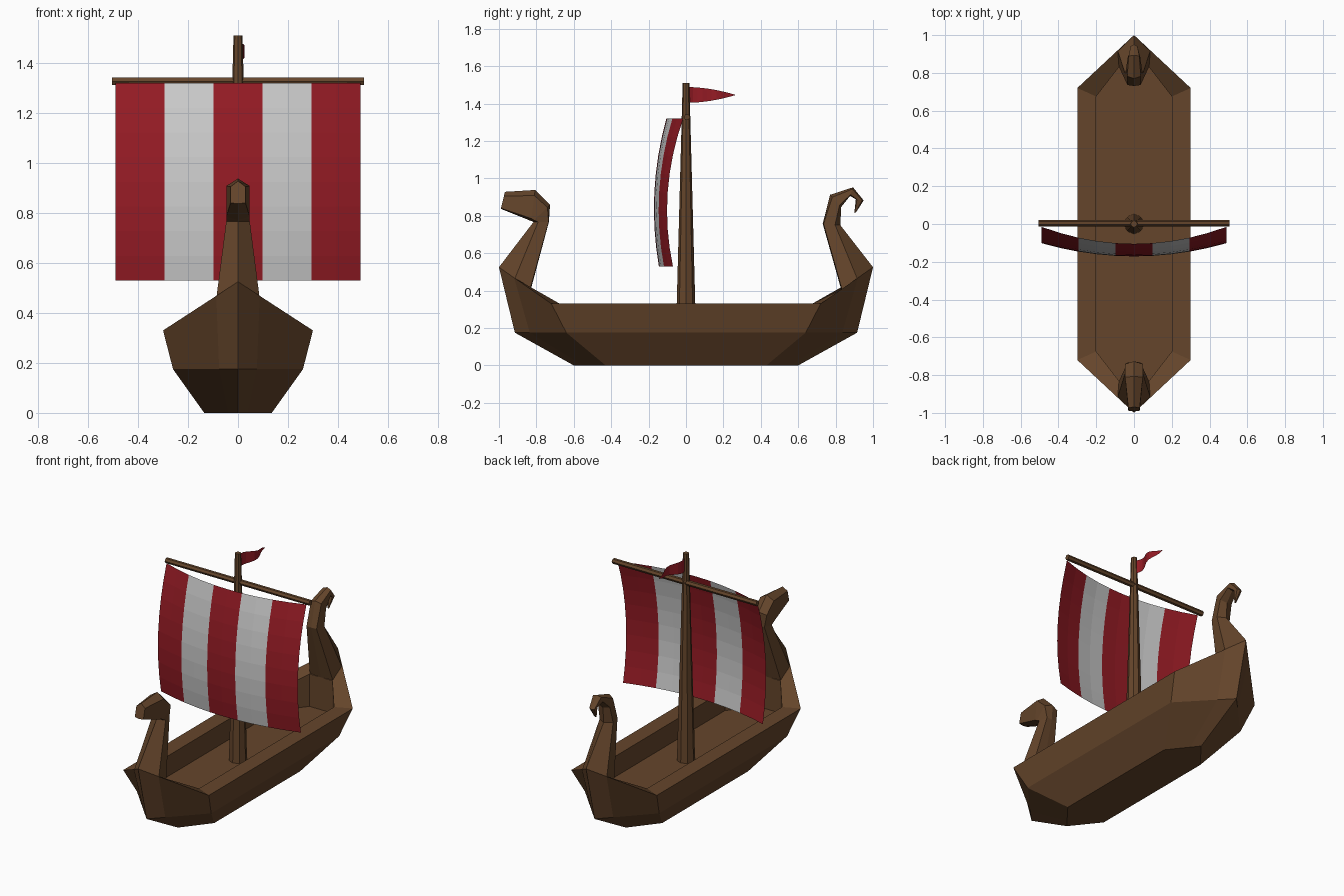
import bpy, bmesh, math

if "Cube" in bpy.data.objects:
    bpy.data.objects.remove(bpy.data.objects["Cube"])

def material(name, rgb):
    m = bpy.data.materials.new(name)
    m.diffuse_color = (*rgb, 1)
    m.use_nodes = True
    m.node_tree.nodes["Principled BSDF"].inputs["Base Color"].default_value = m.diffuse_color
    return m

WOOD = material("wood", (0.13, 0.06, 0.024))
RED = material("red_cloth", (0.30, 0.011, 0.018))
WHITE = material("white_cloth", (0.8, 0.8, 0.8))

def finish(name, bm, mats, closed=True):
    if closed:
        bmesh.ops.recalc_face_normals(bm, faces=bm.faces)
    me = bpy.data.meshes.new(name)
    bm.to_mesh(me)
    bm.free()
    for m in mats:
        me.materials.append(m)
    ob = bpy.data.objects.new(name, me)
    bpy.context.collection.objects.link(ob)
    return ob

def loft(name, rings):
    """Closed rings of points joined in order, with both ends capped."""
    bm = bmesh.new()
    loops = [[bm.verts.new(p) for p in r] for r in rings]
    n = len(loops[0])
    for a, b in zip(loops, loops[1:]):
        for i in range(n):
            j = (i + 1) % n
            bm.faces.new((a[i], a[j], b[j], b[i]))
    bm.faces.new(loops[0])
    bm.faces.new(loops[-1])
    return finish(name, bm, [WOOD])

# Hull: each layer is a quarter outline (corner, stem side, stem), mirrored twice
def layer(corner, tip, side=None):
    if side is None:
        side = [c + 0.71 * (t - c) for c, t in zip(corner, tip)]
    q = [corner, side, tip]
    half = q + [(-x, y, z) for x, y, z in (side, corner)]
    return half + [(-x, -y, z) for x, y, z in half]

loft("hull", [
    layer((0.135, 0.43, 0), (0, 0.60, 0)),
    layer((0.26, 0.64, 0.175), (0, 0.915, 0.175)),
    layer((0.30, 0.72, 0.33), (0, 1.0, 0.525)),
    layer((0.20, 0.675, 0.33), (0, 0.83, 0.405), (0.08, 0.83, 0.405)),
    layer((0.20, 0.675, 0.20), (0, 0.83, 0.20), (0.08, 0.83, 0.20)),
])

# Carved posts: station = outer y,z, inner y,z, two side fractions, two half widths
def post(name, sign, stations):
    rings = []
    for oy, oz, iy, iz, f, g, w1, w2 in stations:
        at = lambda t, x: (x, sign * (oy + t * (iy - oy)), oz + t * (iz - oz))
        rings.append([at(0, 0), at(f, w1), at(g, w2), at(1, 0),
                      at(g, -w2), at(f, -w1)])
    loft(name, rings)

BASE = (1.0, 0.525, 0.83, 0.405, 0.5, 0.98, 0.086, 0.08)
post("prow_head", -1, [
    BASE,
    (0.815, 0.767, 0.733, 0.767, 0.30, 0.98, 0.047, 0.035),
    (0.820, 0.769, 0.727, 0.858, 0.08, 0.85, 0.047, 0.047),
    (0.828, 0.772, 0.807, 0.938, 0.08, 0.82, 0.047, 0.047),
    (0.990, 0.837, 0.968, 0.928, 0.04, 0.75, 0.030, 0.030),
])
post("stern_tail", 1, [
    BASE,
    (0.825, 0.750, 0.731, 0.757, 0.30, 0.95, 0.047, 0.035),
    (0.830, 0.847, 0.770, 0.912, 0.15, 0.80, 0.042, 0.036),
    (0.877, 0.906, 0.893, 0.952, 0.15, 0.80, 0.034, 0.028),
    (0.908, 0.888, 0.950, 0.882, 0.15, 0.80, 0.020, 0.018),
    (0.900, 0.815, 0.910, 0.820, 0.20, 0.80, 0.005, 0.005),
])

# Mast and yard
def pole(name, sides, r1, r2, length, loc, rot=(0, 0, 0)):
    bpy.ops.mesh.primitive_cone_add(vertices=sides, radius1=r1, radius2=r2,
                                    depth=length, location=loc, rotation=rot)
    ob = bpy.context.object
    ob.name = name
    ob.data.materials.append(WOOD)

pole("mast", 8, 0.053, 0.018, 1.31, (0, 0, 0.855))
pole("yard", 6, 0.017, 0.017, 1.01, (0, 0.005, 1.327), (0, math.pi / 2, 0))

# Cloth sheets: point function over a grid, material by column
def sheet(name, nu, nv, point, mats, pick):
    bm = bmesh.new()
    g = [[bm.verts.new(point(i / nu, j / nv)) for j in range(nv + 1)]
         for i in range(nu + 1)]
    for i in range(nu):
        for j in range(nv):
            f = bm.faces.new((g[i][j], g[i + 1][j], g[i + 1][j + 1], g[i][j + 1]))
            f.material_index = pick(i)
    return finish(name, bm, mats, closed=False)

# Striped sail, bellied forward in both directions
def sail_point(u, v):
    x = (u - 0.5) * 0.98
    t = 1 - v
    edge = -0.015 - 0.277 * t + 0.222 * t * t
    belly = 0.09 - 0.06 * t + 0.045 * t * t
    return (x, edge - belly * (1 - (2 * u - 1) ** 2), 0.53 + 0.79 * v)

sheet("sail", 10, 8, sail_point, [RED, WHITE], lambda i: (i // 2) % 2)

# Rippling pennant tapering to a point
def flag_point(u, v):
    half = 0.0015 + 0.0405 * (1 - u ** 1.8)
    x = -0.018 * math.sin(u * 2.6 * math.pi) * (1 - 0.3 * u) + 0.018 * u
    return (x, 0.012 + 0.25 * u, 1.446 + half * (2 * v - 1))

sheet("pennant", 10, 2, flag_point, [RED], lambda i: 0)
